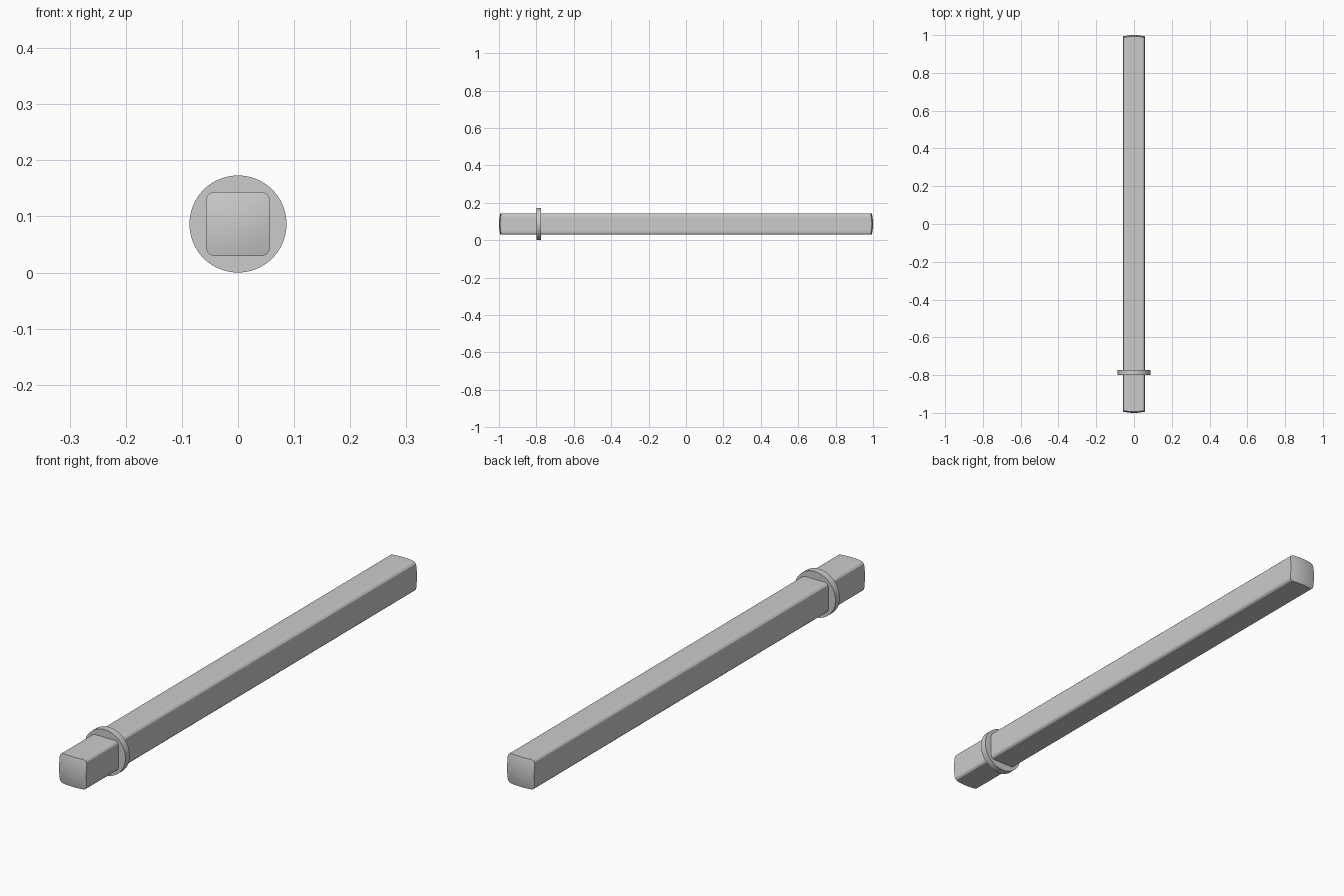
import bpy, bmesh, math

if "Cube" in bpy.data.objects:
    bpy.data.objects.remove(bpy.data.objects["Cube"])

HALF, RAD, CZ, DOME = 0.057, 0.015, 0.0865, 0.25


def section(corner_steps=3, side_steps=8):
    """Rounded square outline, with subdivided sides so the domed ends can bow."""
    pts = []
    c = HALF - RAD
    for q in range(4):
        a0 = q * math.pi / 2
        ca, sa = round(math.cos(a0)), round(math.sin(a0))
        quarter = [(c + RAD * math.cos(t), c + RAD * math.sin(t))
                   for t in (i * math.pi / 2 / corner_steps for i in range(corner_steps + 1))]
        quarter += [(c - 2 * c * i / side_steps, HALF) for i in range(1, side_steps)]
        pts += [(x * ca - z * sa, x * sa + z * ca) for x, z in quarter]
    return pts


def end_y(x, z):
    return 1 - DOME + math.sqrt(DOME ** 2 - x * x - z * z)


def bridge(bm, a, b):
    n = len(a)
    for i in range(n):
        bm.faces.new((a[i], a[(i + 1) % n], b[(i + 1) % n], b[i]))


def finish(bm, name):
    bmesh.ops.recalc_face_normals(bm, faces=bm.faces)
    me = bpy.data.meshes.new(name)
    bm.to_mesh(me)
    bm.free()
    ob = bpy.data.objects.new(name, me)
    bpy.context.collection.objects.link(ob)
    bpy.context.view_layer.objects.active = ob
    ob.select_set(True)
    bpy.ops.object.shade_smooth_by_angle(angle=math.radians(29))
    ob.select_set(False)
    return ob


# Square bar with softened edges and shallow spherical ends
bm = bmesh.new()
outline = section()
rims = []
for side in (-1, 1):
    previous = None
    for s in (1, 0.8, 0.6, 0.4, 0.2):
        ring = [bm.verts.new((x * s, side * end_y(x * s, z * s), CZ + z * s)) for x, z in outline]
        if previous:
            bridge(bm, previous, ring)
        else:
            rims.append(ring)
        previous = ring
    tip = bm.verts.new((0, side, CZ))
    for i in range(len(previous)):
        bm.faces.new((previous[i], previous[(i + 1) % len(previous)], tip))
bridge(bm, *rims)
finish(bm, "square_bar")

# Round collar near the front end, open where the bar passes through
bm = bmesh.new()
loops = []
n = len(outline)
for y in (-0.8, -0.774):
    inner = [bm.verts.new((x, y, CZ + z)) for x, z in outline]
    outer = []
    for k in range(n * 2):
        x0, z0 = outline[k // 2]
        x1, z1 = outline[(k // 2 + 1) % n]
        x, z = (x0, z0) if k % 2 == 0 else ((x0 + x1) / 2, (z0 + z1) / 2)
        a = math.atan2(z, x)
        outer.append(bm.verts.new((CZ * math.cos(a), y, CZ + CZ * math.sin(a))))
    for i in range(n):
        bm.faces.new((inner[i], outer[2 * i], outer[2 * i + 1],
                      outer[(2 * i + 2) % (2 * n)], inner[(i + 1) % n]))
    loops.append((inner, outer))
bridge(bm, loops[0][1], loops[1][1])
bridge(bm, loops[0][0], loops[1][0])
finish(bm, "collar")
